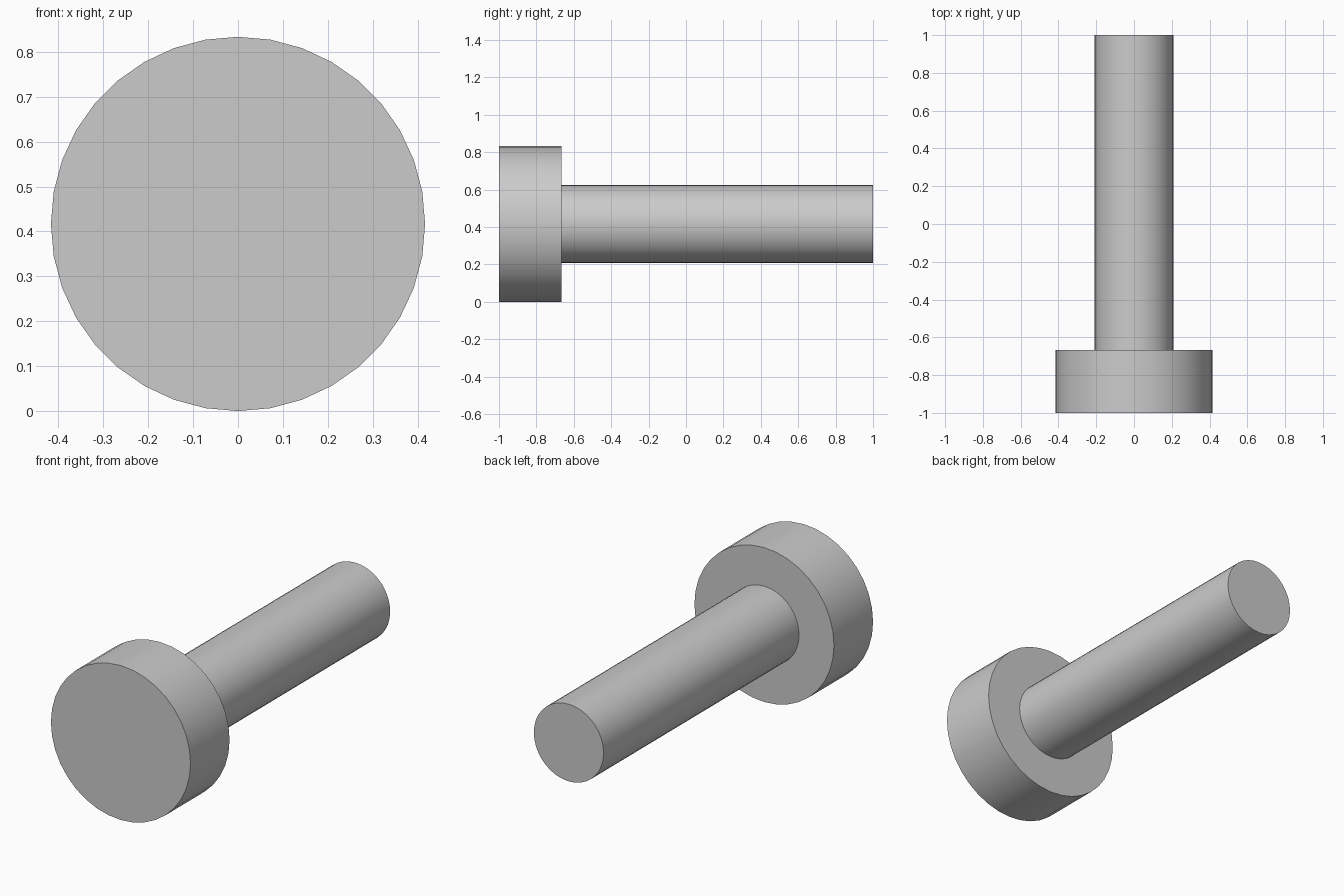
import bpy
import math

cube = bpy.data.objects.get("Cube")
if cube:
    bpy.data.objects.remove(cube, do_unlink=True)

HEAD_RADIUS = 5 / 12
SHAFT_RADIUS = HEAD_RADIUS / 2
SHOULDER_Y = -2 / 3

# Single plain grey
grey = bpy.data.materials.new("plain_grey")
grey.use_nodes = True
colour = (0.6, 0.6, 0.6, 1)
grey.diffuse_color = colour
grey.node_tree.nodes["Principled BSDF"].inputs["Base Color"].default_value = colour


def rod(name, radius, y_front, y_back):
    """Round bar lying along y, with smooth sides and sharp rims."""
    bpy.ops.mesh.primitive_cylinder_add(
        vertices=36, radius=radius, depth=y_back - y_front,
        location=(0, (y_front + y_back) / 2, HEAD_RADIUS),
        rotation=(math.pi / 2, 0, 0))
    obj = bpy.context.object
    obj.name = name
    obj.data.materials.append(grey)
    bpy.ops.object.shade_smooth_by_angle(angle=math.radians(30))
    return obj


# Wide flat head at the front, slim shaft behind it
rod("bolt_head", HEAD_RADIUS, -1, SHOULDER_Y)
rod("bolt_shaft", SHAFT_RADIUS, SHOULDER_Y, 1)
